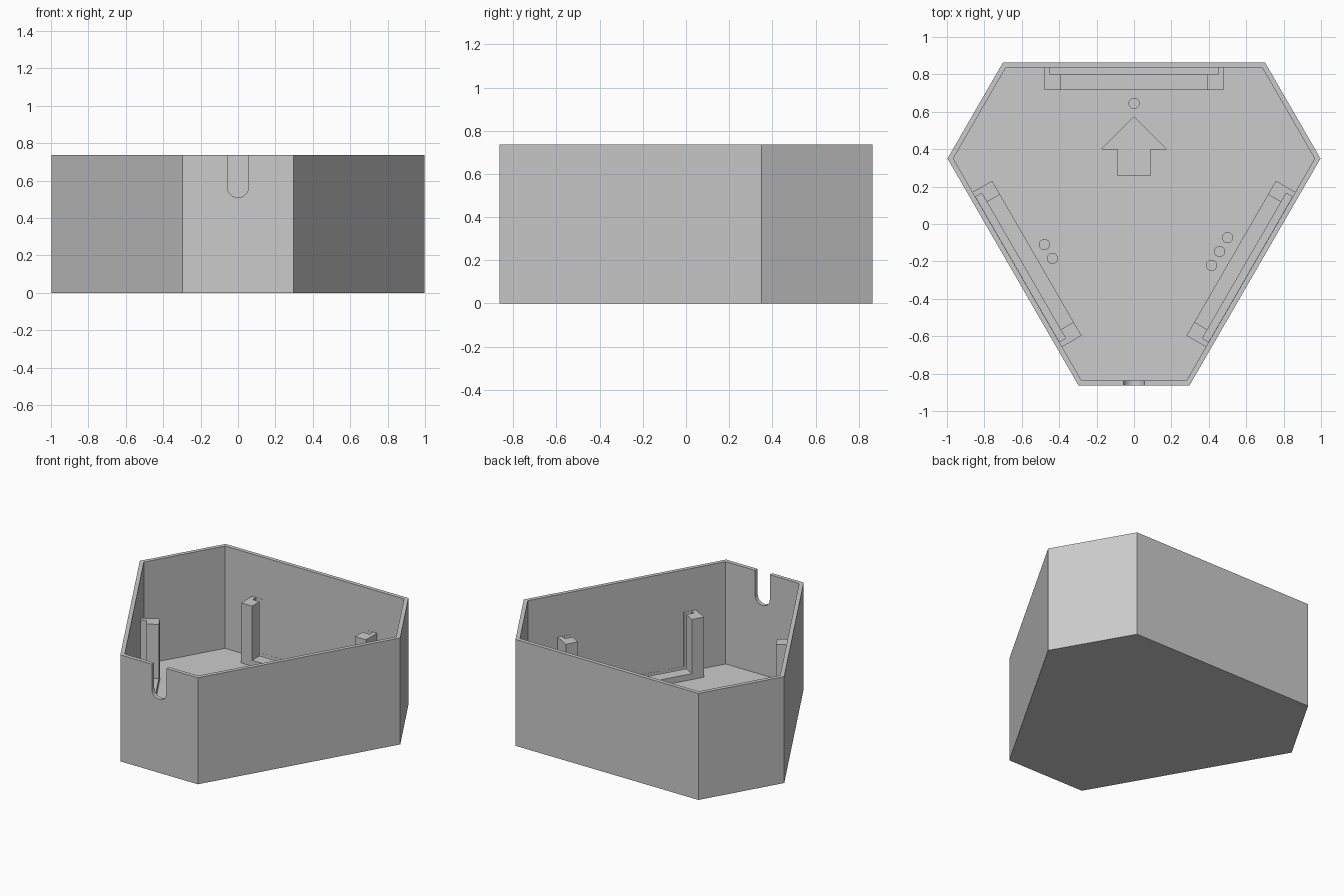
import bpy, bmesh, math
from mathutils import Matrix, Vector

if "Cube" in bpy.data.objects:
    bpy.data.objects.remove(bpy.data.objects["Cube"], do_unlink=True)

grey = bpy.data.materials.new("plain grey")
grey.use_nodes = True
grey.diffuse_color = (0.6, 0.6, 0.6, 1)
grey.node_tree.nodes["Principled BSDF"].inputs["Base Color"].default_value = (0.6, 0.6, 0.6, 1)

CENTRE = 0.117          # y of the three-fold axis
LONG, SHORT = 0.747, 0.98   # axis to long and short walls
WALL, FLOOR, HEIGHT = 0.027, 0.029, 0.737
POST_TOP, RAIL_TOP = 0.445, 0.07


def hexagon(inset):
    """Hexagon with alternating side distances, in plan."""
    pts = []
    for k in range(6):
        a, b = math.radians(90 + 60 * k), math.radians(150 + 60 * k)
        da, db = (LONG, SHORT) if k % 2 == 0 else (SHORT, LONG)
        da, db = da - inset, db - inset
        det = math.sin(b - a)
        pts.append(((da * math.sin(b) - db * math.sin(a)) / det,
                    (db * math.cos(a) - da * math.cos(b)) / det + CENTRE))
    return pts


def circle(x, y, r, n=32):
    return [(x + r * math.cos(math.tau * i / n), y + r * math.sin(math.tau * i / n))
            for i in range(n)]


def prism(name, pts, low, high, upright=False):
    """Extrude a plan outline along z, or an x-z outline along y."""
    bm = bmesh.new()
    place = (lambda p, d: (p[0], d, p[1])) if upright else (lambda p, d: (p[0], p[1], d))
    face = bm.faces.new([bm.verts.new(place(p, low)) for p in pts])
    side = bmesh.ops.extrude_face_region(bm, geom=[face])
    shift = Vector((0, high - low, 0) if upright else (0, 0, high - low))
    bmesh.ops.translate(bm, vec=shift,
                        verts=[v for v in side["geom"] if isinstance(v, bmesh.types.BMVert)])
    bmesh.ops.recalc_face_normals(bm, faces=bm.faces)
    mesh = bpy.data.meshes.new(name)
    bm.to_mesh(mesh)
    bm.free()
    mesh.materials.append(grey)
    obj = bpy.data.objects.new(name, mesh)
    bpy.context.collection.objects.link(obj)
    return obj


def cut(target, cutter):
    """Subtract the cutter, apply, and discard it."""
    mod = target.modifiers.new("cut", "BOOLEAN")
    mod.operation, mod.solver, mod.object = "DIFFERENCE", "EXACT", cutter
    bpy.context.view_layer.objects.active = target
    bpy.ops.object.modifier_apply(modifier=mod.name)
    bpy.data.objects.remove(cutter, do_unlink=True)


# Open tray
tray = prism("tray", hexagon(0), 0, HEIGHT)
cut(tray, prism("cavity", hexagon(WALL), FLOOR, HEIGHT + 0.1))

# Round-bottomed cable notch in the front wall
r, mid = 0.056, 0.565
arc = [(r * math.cos(t), mid + r * math.sin(t))
       for t in (math.pi + math.pi * i / 24 for i in range(25))]
cut(tray, prism("notch", arc + [(r, HEIGHT + 0.1), (-r, HEIGHT + 0.1)], -0.95, -0.8, upright=True))

# Engraved arrow and counting dots on the floor
half = [(0.087, 0.26), (0.087, 0.40), (0.173, 0.40)]
arrow = half + [(0, 0.573)] + [(-x, y) for x, y in reversed(half)]
marks = [arrow]
for turn, count in enumerate((1, 2, 3)):
    spin = Matrix.Rotation(turn * math.tau / 3, 2)
    for i in range(count):
        p = spin @ Vector(((i - (count - 1) / 2) * 0.086, 0.528))
        marks.append(circle(p.x, p.y + CENTRE, 0.027))
for outline in marks:
    cut(tray, prism("mark", outline, FLOOR - 0.01, FLOOR + 0.05))

# Board holder: two posts joined by a low rail, with a slot, on each long wall
OUT, IN = 0.478, 0.394
front, back = 0.717 - CENTRE, LONG - WALL + 0.004
profile = [(-OUT, FLOOR - 0.004), (OUT, FLOOR - 0.004), (OUT, POST_TOP), (IN, POST_TOP),
           (IN, RAIL_TOP), (-IN, RAIL_TOP), (-IN, POST_TOP), (-OUT, POST_TOP)]
holder = prism("back_board_holder", profile, front, back, upright=True)
s0, s1, sx = 0.798 - CENTRE, 0.836 - CENTRE, 0.448
slot = [(-sx, s0), (sx, s0), (sx, s1), (-sx, s1)]
cut(holder, prism("slot", slot, FLOOR + 0.011, POST_TOP + 0.1))
holder.location.y = CENTRE
for name, turn in (("right_board_holder", 1), ("left_board_holder", 2)):
    twin = bpy.data.objects.new(name, holder.data)
    bpy.context.collection.objects.link(twin)
    twin.location.y = CENTRE
    twin.rotation_euler.z = turn * math.tau / 3
